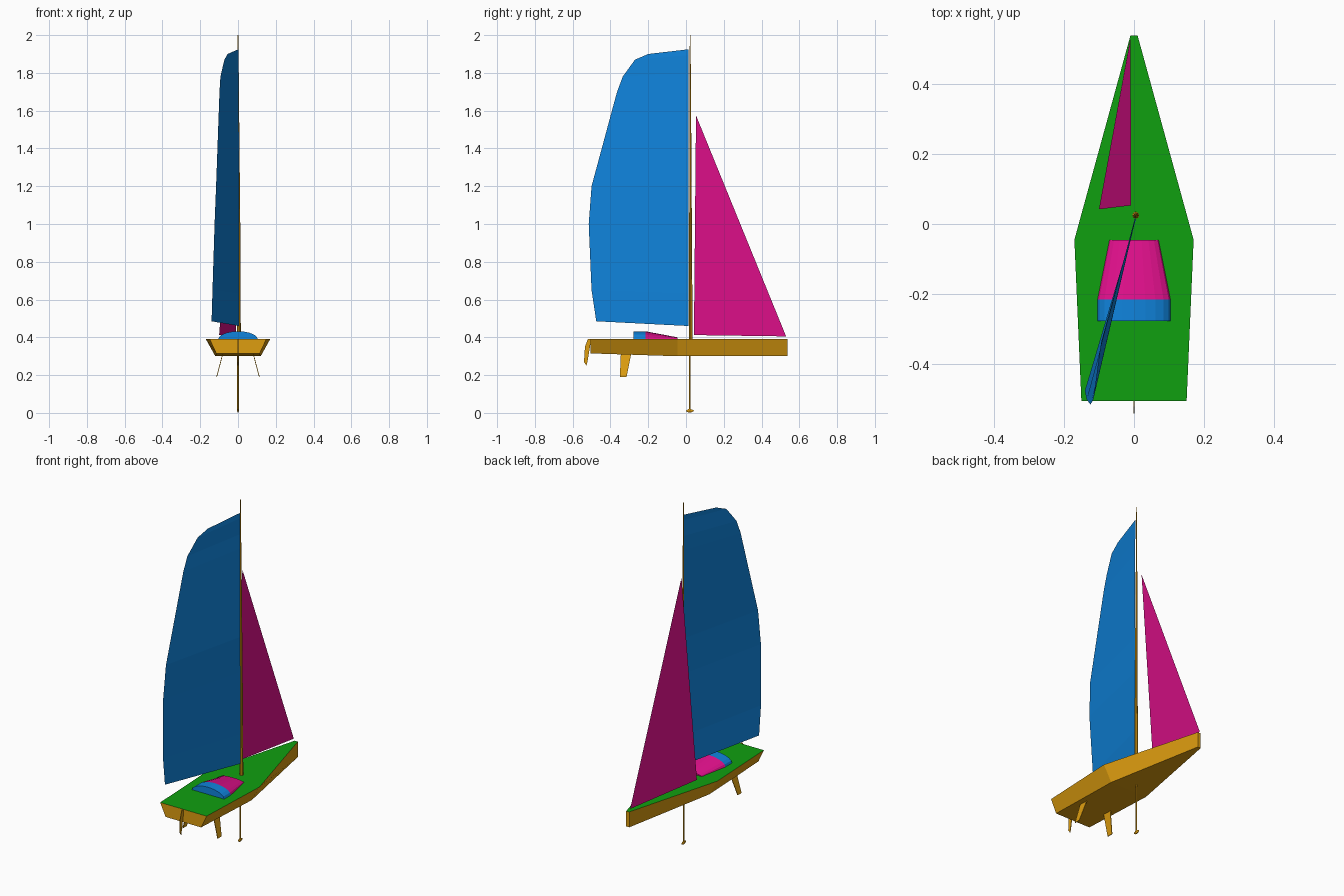
import bpy, bmesh, math

if "Cube" in bpy.data.objects:
    bpy.data.objects.remove(bpy.data.objects["Cube"])


def material(name, rgb):
    m = bpy.data.materials.new(name)
    m.diffuse_color = (*rgb, 1)
    m.use_nodes = True
    m.node_tree.nodes["Principled BSDF"].inputs["Base Color"].default_value = m.diffuse_color
    return m


GOLD = material("gold", (0.73, 0.34, 0.005))
GREEN = material("green", (0.005, 0.35, 0.005))
BLUE = material("blue", (0.005, 0.23, 0.72))
PINK = material("pink", (0.75, 0.005, 0.26))


def build(name, verts, faces, mats, solid=True):
    mesh = bpy.data.meshes.new(name)
    mesh.from_pydata(verts, [], faces)
    for m in mats:
        mesh.materials.append(m)
    if solid:
        bm = bmesh.new()
        bm.from_mesh(mesh)
        bmesh.ops.recalc_face_normals(bm, faces=bm.faces)
        bm.to_mesh(mesh)
        bm.free()
    ob = bpy.data.objects.new(name, mesh)
    bpy.context.collection.objects.link(ob)
    return ob


def loft(name, rings, mats):
    """Skin closed rings of equal length and cap both ends."""
    n = len(rings[0])
    faces = [tuple(range(n)), tuple(range((len(rings) - 1) * n, len(rings) * n))]
    for r in range(len(rings) - 1):
        for i in range(n):
            j = (i + 1) % n
            faces.append((r * n + i, r * n + j, r * n + n + j, r * n + n + i))
    return build(name, [v for ring in rings for v in ring], faces, mats)


def circle(x, y, z, r, n=8):
    return [(x + r * math.cos(2 * math.pi * i / n), y + r * math.sin(2 * math.pi * i / n), z)
            for i in range(n)]


def blade(name, outline, t=0.002):
    """Thin plate from (x, y, z) outline points."""
    return loft(name, [[(x + s * t, y, z) for x, y, z in outline] for s in (-1, 1)], [GOLD])


# Hull: y, deck half width, bottom half width, bottom height
stations = [(-0.505, 0.15, 0.115, 0.315), (-0.045, 0.17, 0.12, 0.30), (0.538, 0.01, 0.01, 0.30)]
hull = loft("hull", [[(-a, y, 0.39), (a, y, 0.39), (b, y, z), (-b, y, z)]
                     for y, a, b, z in stations], [GOLD, GREEN])
# Deck: upward faces are green
for p in hull.data.polygons:
    p.material_index = int(p.normal.z > 0.9)

# Cabin: arched sections, blue aft part and pink sloping front
STEPS = 10


def arch(y, w, h):
    return [(w * -math.cos(math.pi * i / STEPS), y, 0.39 + h * math.sin(math.pi * i / STEPS))
            for i in range(STEPS + 1)]


cabin = loft("cabin", [arch(-0.277, 0.104, 0.042), arch(-0.215, 0.104, 0.042),
                       arch(-0.045, 0.07, 0.010)], [BLUE, PINK])
for p in cabin.data.polygons:
    p.material_index = int(p.center.y > -0.214)

# Mast
loft("mast", [circle(0.005, 0.025, 0.385, 0.010), circle(0.005, 0.024, 1.0, 0.007),
              circle(0.002, 0.023, 1.6, 0.004), circle(0.0, 0.022, 2.0, 0.002)], [GOLD])

# Keel rod and small ballast bulb
loft("keel", [circle(0, 0.02, 0.01, 0.004), circle(0, 0.02, 0.305, 0.004)], [GOLD])
loft("keel_bulb", [[(0.006 * k * math.cos(a * math.pi / 3), y, 0.011 + 0.011 * k * math.sin(a * math.pi / 3))
                    for a in range(6)]
                   for y, k in ((0.0, 0.2), (0.012, 0.9), (0.026, 0.9), (0.042, 0.2))], [GOLD])

# Splayed side fins
for side, s in (("left", -1), ("right", 1)):
    blade(side + "_fin", [(s * 0.08, -0.345, 0.315), (s * 0.08, -0.29, 0.315),
                          (s * 0.113, -0.315, 0.19), (s * 0.113, -0.35, 0.19)])

# Rudder at the stern
blade("rudder", [(0, -0.503, 0.39), (0, -0.52, 0.39), (0, -0.535, 0.35), (0, -0.54, 0.27),
                 (0, -0.527, 0.25), (0, -0.52, 0.28), (0, -0.507, 0.36)])

# Mainsail: leech points, each joined to the luff at about the same height
leech = [(-0.140, -0.475, 0.485), (-0.135, -0.50, 0.65), (-0.124, -0.515, 1.0),
         (-0.116, -0.50, 1.2), (-0.098, -0.365, 1.70), (-0.093, -0.335, 1.78),
         (-0.072, -0.27, 1.87), (-0.055, -0.20, 1.90)]
luff = [(0.006 - 0.004 * i / 7, 0.014, 0.46 + (1.925 - 0.46) * (p[2] - 0.485) / 1.415)
        for i, p in enumerate(leech)]
n = len(leech)
build("mainsail", leech + luff, [(i, i + n, i + n + 1, i + 1) for i in range(n - 1)],
      [BLUE], solid=False)

# Jib
build("jib", [(-0.10, 0.042, 0.412), (-0.01, 0.53, 0.405), (-0.008, 0.053, 1.575)],
      [(0, 1, 2)], [PINK], solid=False)
